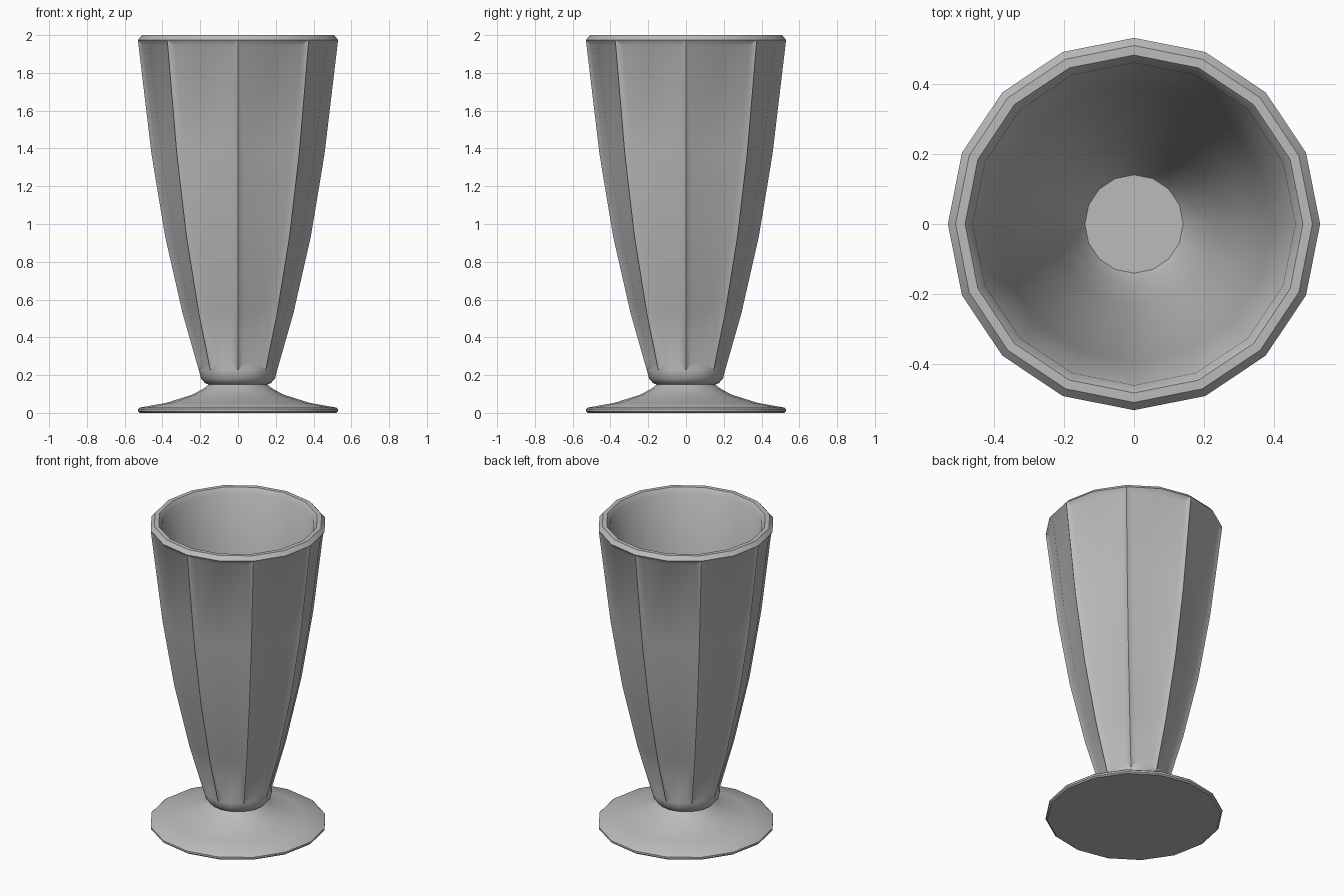
import bpy, bmesh, math

SIDES = 16
cube = bpy.data.objects.get("Cube")
if cube:
    bpy.data.objects.remove(cube)

# Single grey material
grey = bpy.data.materials.new("grey")
grey.use_nodes = True
COLOUR = (0.5, 0.5, 0.5, 1)
grey.diffuse_color = COLOUR
grey.node_tree.nodes["Principled BSDF"].inputs["Base Color"].default_value = COLOUR


def lathe(bm, profile):
    """Spin (radius, z) points, given from low outside upward; return the rows of faces."""
    rings = []
    for r, z in profile:
        rings.append([bm.verts.new((r * math.cos(a), r * math.sin(a), z))
                      for a in (math.tau * i / SIDES for i in range(SIDES))])
    rows = []
    for lo, hi in zip(rings, rings[1:]):
        rows.append([bm.faces.new((lo[i], lo[(i + 1) % SIDES], hi[(i + 1) % SIDES], hi[i]))
                     for i in range(SIDES)])
    return rings, rows


def finish(bm, name):
    mesh = bpy.data.meshes.new(name)
    bm.normal_update()
    bm.to_mesh(mesh)
    bm.free()
    mesh.materials.append(grey)
    obj = bpy.data.objects.new(name, mesh)
    bpy.context.collection.objects.link(obj)
    bpy.ops.object.select_all(action='DESELECT')
    obj.select_set(True)
    bpy.context.view_layer.objects.active = obj
    bpy.ops.object.shade_smooth_by_angle(angle=math.radians(30))
    return obj


# Bowl: rounded bottom, tapering outer wall, bevelled rim, inner wall and floor
outer = [(0.155, 0.15), (0.175, 0.158), (0.195, 0.18), (0.207, 0.225),
         (0.294, 0.53), (0.386, 0.935), (0.458, 1.37), (0.53, 1.975)]
inner = [(0.508, 2.0), (0.481, 2.0), (0.459, 1.97), (0.392, 1.37),
         (0.32, 0.935), (0.23, 0.53), (0.165, 0.28), (0.14, 0.24)]
bm = bmesh.new()
rings, rows = lathe(bm, outer + inner)
bm.faces.new(rings[-1])
bm.normal_update()

# Eight sunken panels, leaving raised ribs between them
for p in range(8):
    panel = [row[i] for row in rows[3:7] for i in (2 * p, 2 * p + 1)]
    bmesh.ops.inset_region(bm, faces=panel, thickness=0.033, depth=-0.018,
                           use_boundary=True, use_even_offset=True)
finish(bm, "fluted_bowl")

# Foot: thin round plate flaring up to the neck
bm = bmesh.new()
rings, rows = lathe(bm, [(0.52, 0.0), (0.53, 0.008), (0.53, 0.02), (0.52, 0.028),
                         (0.38, 0.053), (0.24, 0.097), (0.18, 0.13), (0.155, 0.15)])
bm.faces.new(list(reversed(rings[0])))
finish(bm, "foot")
